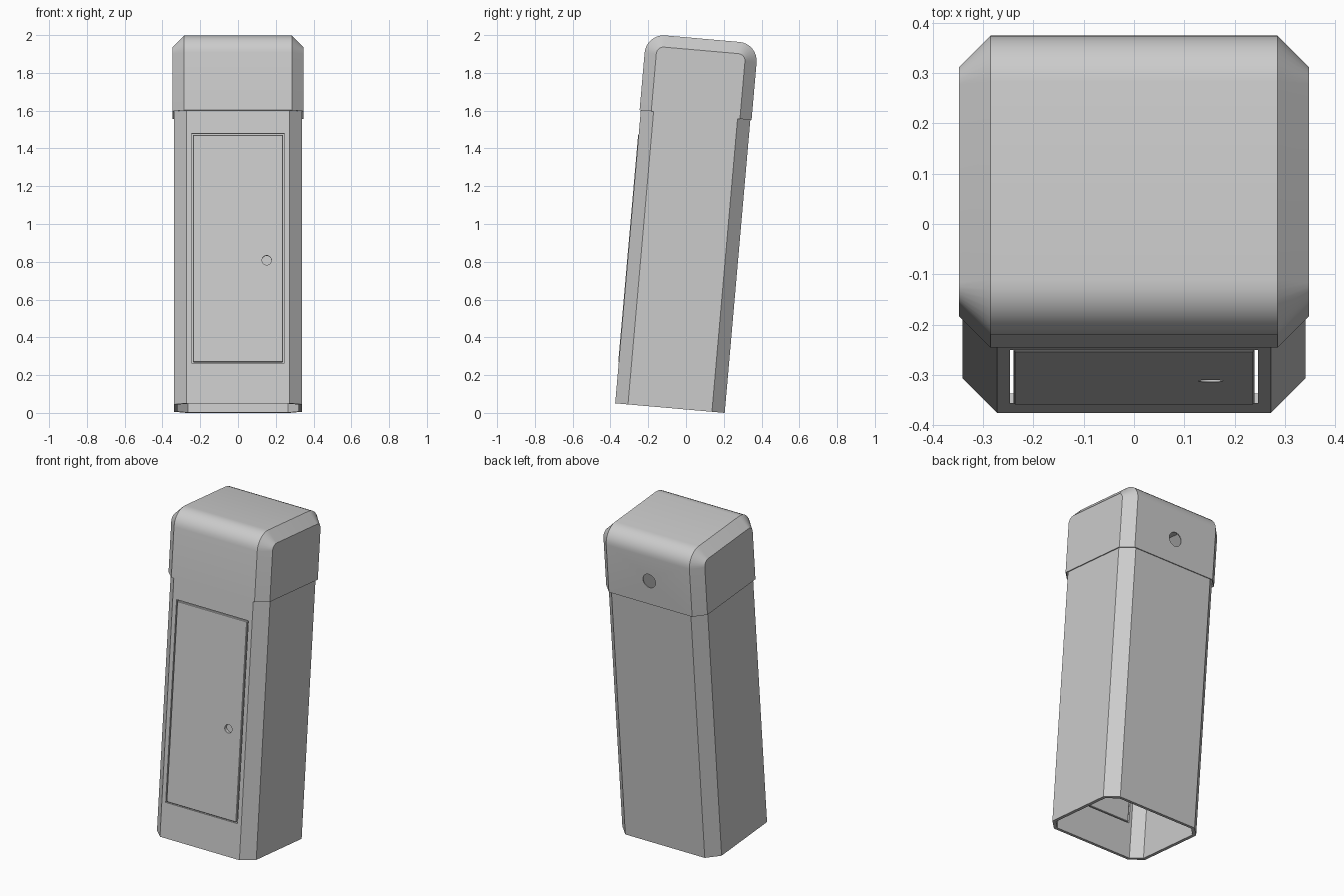
import bpy, bmesh
from math import sin, cos, pi, radians

old = bpy.data.objects.get("Cube")
if old:
    bpy.data.objects.remove(old, do_unlink=True)

TILT = radians(-5)          # whole booth leans backwards
BASE = (0, -0.085, 0.0254)
BODY_X, BODY_Y, BODY_CHAMFER = 0.34, 0.291, 0.068
CAP_X, CAP_Y, CAP_CHAMFER = 0.347, 0.2975, 0.062
CAP_LOW, CAP_TOP, CAP_ROUND = 1.557, 1.963, 0.1

grey = bpy.data.materials.new("plain_grey")
grey.use_nodes = True
grey.diffuse_color = (0.6, 0.6, 0.6, 1)
grey.node_tree.nodes["Principled BSDF"].inputs["Base Color"].default_value = (0.6, 0.6, 0.6, 1)


def activate(obj):
    bpy.ops.object.select_all(action='DESELECT')
    obj.select_set(True)
    bpy.context.view_layer.objects.active = obj


def loft(name, rings, is_open=None):
    """Closed skin through rings of points; faces matching is_open are removed."""
    bm = bmesh.new()
    loops = [[bm.verts.new(p) for p in ring] for ring in rings]
    n = len(loops[0])
    for a, b in zip(loops, loops[1:]):
        for i in range(n):
            j = (i + 1) % n
            bm.faces.new((a[i], a[j], b[j], b[i]))
    bm.faces.new(loops[0])
    bm.faces.new(loops[-1])
    bmesh.ops.recalc_face_normals(bm, faces=bm.faces)
    if is_open:
        bm.normal_update()
        gone = [f for f in bm.faces if is_open(f.normal)]
        bmesh.ops.delete(bm, geom=gone, context='FACES')
    mesh = bpy.data.meshes.new(name)
    bm.to_mesh(mesh)
    bm.free()
    mesh.materials.append(grey)
    obj = bpy.data.objects.new(name, mesh)
    bpy.context.collection.objects.link(obj)
    return obj


def box(name, x, y0, y1, z0, z1):
    ring = lambda y: [(-x, y, z0), (x, y, z0), (x, y, z1), (-x, y, z1)]
    return loft(name, [ring(y0), ring(y1)])


def disc(name, x, z, r, y0, y1, n=24):
    ring = lambda y: [(x + r * cos(2 * pi * i / n), y, z + r * sin(2 * pi * i / n))
                      for i in range(n)]
    return loft(name, [ring(y0), ring(y1)])


def apply(obj, kind, **settings):
    mod = obj.modifiers.new(kind.title(), kind)
    for key, value in settings.items():
        setattr(mod, key, value)
    activate(obj)
    bpy.ops.object.modifier_apply(modifier=mod.name)


def hollow(obj, thickness):
    apply(obj, 'SOLIDIFY', thickness=thickness, offset=-1, use_even_offset=True)


def cut(obj, cutter):
    apply(obj, 'BOOLEAN', object=cutter, operation='DIFFERENCE', solver='EXACT')
    bpy.data.objects.remove(cutter, do_unlink=True)


def finish(obj):
    activate(obj)
    bpy.ops.object.shade_smooth_by_angle(angle=radians(30))
    obj.location = BASE
    obj.rotation_euler = (TILT, 0, 0)


# Body: hollow chamfered tube, open underneath, with a doorway in front
def body_ring(z):
    x, y, c = BODY_X, BODY_Y, BODY_CHAMFER
    half = [(x, -y + c), (x, y - c), (x - c, y)]
    pts = [(x - c, -y)] + half
    return [(px, py, z) for px, py in pts] + [(-px, -py, z) for px, py in pts]


body = loft("body", [body_ring(0), body_ring(1.6)], lambda n: abs(n.z) > 0.9)
hollow(body, 0.02)
cut(body, box("doorway_cutter", 0.246, -0.4, -0.2, 0.213, 1.433))
finish(body)

# Door: thin panel with a round finger hole
door = box("door", 0.239, -0.294, -0.271, 0.219, 1.427)
apply(door, 'BEVEL', width=0.003, segments=1)
cut(door, disc("finger_hole_cutter", 0.152, 0.76, 0.025, -0.4, -0.2))
finish(door)


# Cap: rounded arch across the depth, chamfered towards both sides
def cap_ring(x, inset):
    y, top, r = CAP_Y - inset, CAP_TOP - inset, CAP_ROUND - inset
    pts = [(x, -y, CAP_LOW)]
    for centre, start in ((-y + r, pi), (y - r, pi / 2)):
        for i in range(9):
            a = start - i * pi / 16
            pts.append((x, centre + r * cos(a), top - r + r * sin(a)))
    return pts + [(x, y, CAP_LOW)]


inner = CAP_X - CAP_CHAMFER
cap = loft("cap", [cap_ring(-CAP_X, CAP_CHAMFER), cap_ring(-inner, 0),
                   cap_ring(inner, 0), cap_ring(CAP_X, CAP_CHAMFER)],
           lambda n: n.z < -0.9)
hollow(cap, 0.006)
cut(cap, disc("vent_cutter", 0, 1.708, 0.043, 0.2, 0.4))
finish(cap)
